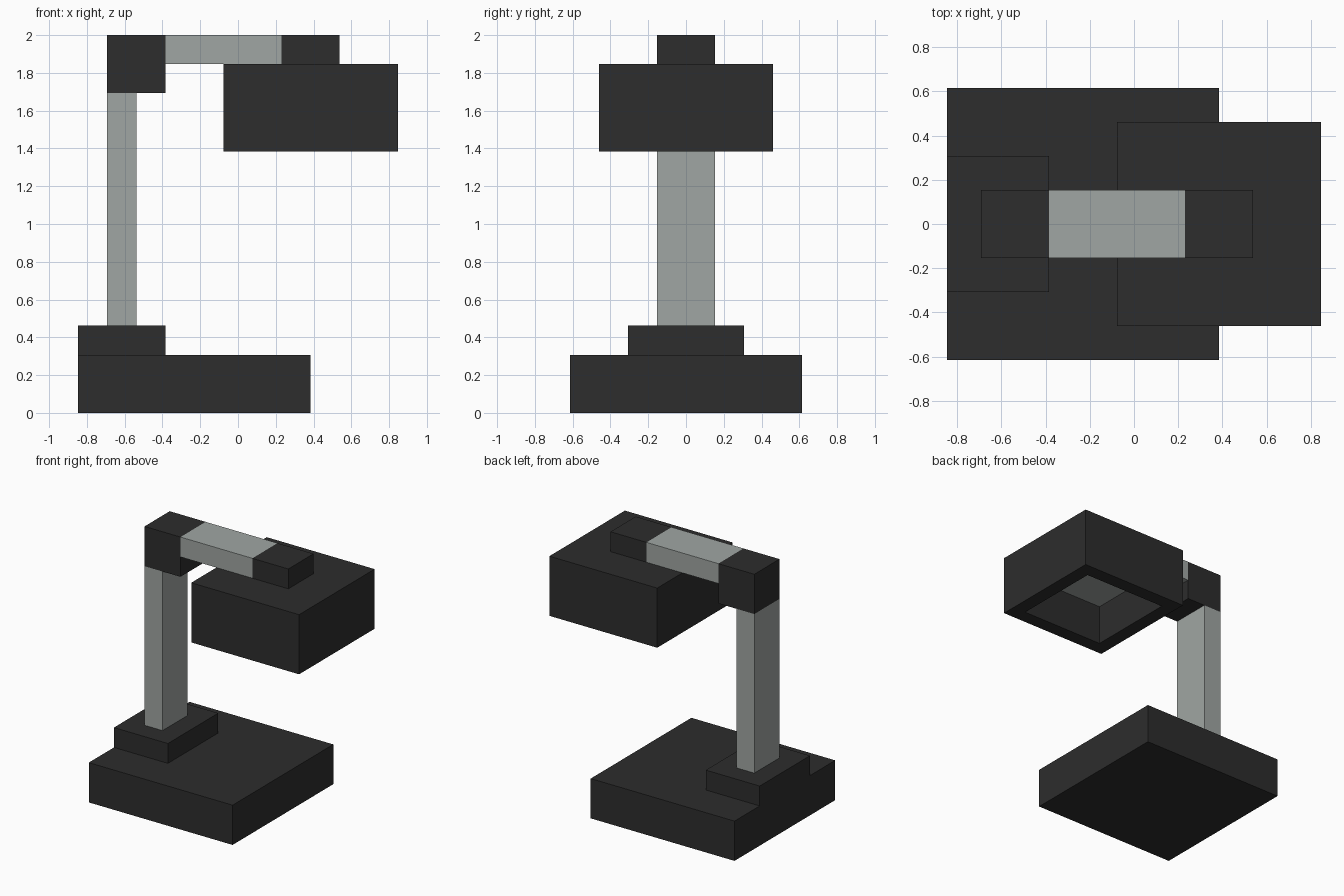
import bpy, bmesh

if "Cube" in bpy.data.objects:
    bpy.data.objects.remove(bpy.data.objects["Cube"])

U = 2 / 13  # the model sits on a 13-unit-high block grid


def material(name, rgb):
    m = bpy.data.materials.new(name)
    m.diffuse_color = (*rgb, 1)
    m.use_nodes = True
    m.node_tree.nodes["Principled BSDF"].inputs["Base Color"].default_value = m.diffuse_color
    return m


dark = material("charcoal", (0.026, 0.026, 0.026))
grey = material("light grey", (0.352, 0.381, 0.366))


def block(name, x, y_half, z, mats, hollow=None):
    """Box from grid ranges; hollow=(wall, depth) opens the underside."""
    bm = bmesh.new()
    bmesh.ops.create_cube(bm, size=1)
    for v in bm.verts:
        v.co.x = (x[0] if v.co.x < 0 else x[1]) * U
        v.co.y = (-y_half if v.co.y < 0 else y_half) * U
        v.co.z = (z[0] if v.co.z < 0 else z[1]) * U
    bm.normal_update()
    if hollow:
        bottom = min(bm.faces, key=lambda f: f.calc_center_median().z)
        bmesh.ops.inset_region(bm, faces=[bottom], thickness=hollow[0] * U)
        ceiling = bmesh.ops.extrude_discrete_faces(bm, faces=[bottom])["faces"][0]
        for v in ceiling.verts:
            v.co.z += hollow[1] * U
        ceiling.material_index = 1
        bmesh.ops.recalc_face_normals(bm, faces=bm.faces)
    me = bpy.data.meshes.new(name)
    bm.to_mesh(me)
    bm.free()
    for m in mats:
        me.materials.append(m)
    ob = bpy.data.objects.new(name, me)
    bpy.context.collection.objects.link(ob)


# Foot and upright
block("base", (-5.5, 2.5), 4, (0, 2), [dark])
block("base_step", (-5.5, -2.5), 2, (2, 3), [dark])
block("post", (-4.5, -3.5), 1, (3, 11), [grey])
# Arm
block("elbow", (-4.5, -2.5), 1, (11, 13), [dark])
block("arm", (-2.5, 1.5), 1, (12, 13), [grey])
block("arm_end", (1.5, 3.5), 1, (12, 13), [dark])
# Lamp head, open underneath with a light panel inside
block("lamp_head", (-0.5, 5.5), 3, (9, 12), [dark, grey], hollow=(1, 2))
